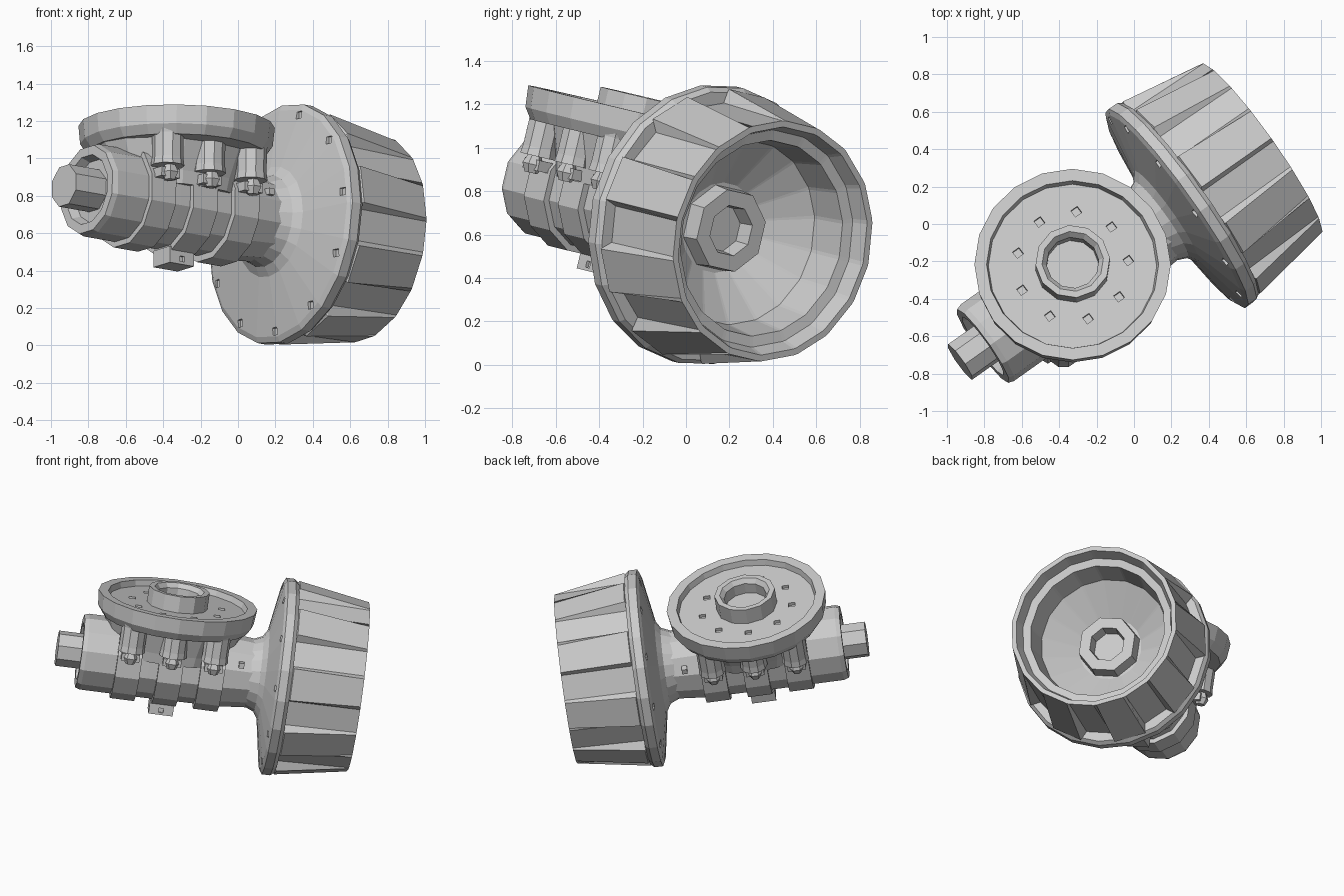
import bpy, bmesh
from math import sin, cos, pi, radians
from mathutils import Matrix, Vector

if "Cube" in bpy.data.objects:
    bpy.data.objects.remove(bpy.data.objects["Cube"])

# Tilted frame: local x = main shaft, local z = axis of the round flange
d = Vector((0.808, 0.572, -0.143)).normalized()
n = Vector((0.01, 0.23, 0.97))
n = (n - d * n.dot(d)).normalized()
t = n.cross(d)
O = Vector((-0.93, -0.738, 0.855))
M = Matrix((d, t, n)).transposed().to_4x4()
M.translation = O
MID = 0.74      # flange position along the shaft


def finish(bm, name):
    bmesh.ops.recalc_face_normals(bm, faces=bm.faces)
    bm.transform(M)
    me = bpy.data.meshes.new(name)
    bm.to_mesh(me)
    bm.free()
    ob = bpy.data.objects.new(name, me)
    bpy.context.collection.objects.link(ob)
    return ob


def lathe(bm, prof, angles, axis='X', at=(0, 0, 0), sy=1.0):
    """Revolve (radius, position[, drop]) points; drop lowers alternate pairs."""
    rings = []
    for p in prof:
        r, s = p[0], p[1]
        drop = p[2] if len(p) > 2 else 0
        ring = []
        for i, a in enumerate(angles if r else [0]):
            q = r - (drop if i % 4 >= 2 else 0)
            c = (s, q * cos(a), q * sin(a)) if axis == 'X' else (q * cos(a), q * sin(a) * sy, s)
            ring.append(bm.verts.new(Vector(c) + Vector(at)))
        rings.append(ring)
    k = len(angles)
    for A, B in zip(rings, rings[1:]):
        for i in range(k):
            j = (i + 1) % k
            f = [A[i % len(A)], A[j % len(A)], B[j % len(B)], B[i % len(B)]]
            f = list(dict.fromkeys(f))
            if len(f) > 2:
                bm.faces.new(f)


def even(k, off=0.0):
    return [2 * pi * (i + off) / k for i in range(k)]


def box(bm, c, size):
    m = Matrix.Translation(c) @ Matrix.Diagonal((*size, 1))
    bmesh.ops.create_cube(bm, size=1, matrix=m)


def drill(ob, points, size):
    """Cut small square holes at local points."""
    bm = bmesh.new()
    for p in points:
        box(bm, p, (size, size, size))
    cut = finish(bm, "hole_cutter")
    cut.hide_render = True
    mod = ob.modifiers.new("holes", 'BOOLEAN')
    mod.operation, mod.solver, mod.object = 'DIFFERENCE', 'EXACT', cut
    bpy.context.view_layer.objects.active = ob
    bpy.ops.object.modifier_apply(modifier=mod.name)
    bpy.data.objects.remove(cut)


# Input shaft stub
bm = bmesh.new()
lathe(bm, [(0, 0), (.117, 0), (.117, .3), (0, .3)], even(8, .5))
finish(bm, "shaft_stub")

# Tubular body with recessed end
bm = bmesh.new()
lathe(bm, [(0, .20), (.17, .20), (.19, .15), (.24, .15), (.25, .18), (.25, .6),
           (.243, 1.1), (.225, 1.3), (0, 1.3)], even(12, .5))
finish(bm, "body_tube")

# Flared neck and wheel back plate with bolt holes
bm = bmesh.new()
lathe(bm, [(0, 1.15), (.21, 1.15), (.22, 1.26), (.25, 1.33), (.30, 1.362), (.62, 1.42),
           (.65, 1.435), (.65, 1.49), (.63, 1.515), (0, 1.515)], even(20))
plate = finish(bm, "wheel_back_plate")
drill(plate, [(1.41, .59 * cos(a), .59 * sin(a)) for a in even(11, .3)], .04)

# Wheel drum with nine tapering pockets, stepped lip and dished inside
bm = bmesh.new()
ang = [radians(-10 + 40 * i + o + 20) for i in range(9) for o in (0, 19, 21, 38)]
ang = [a + radians(180 + 10 - 40) for a in ang]
lathe(bm, [(0, 1.47), (.56, 1.47), (.64, 1.52, .065), (.56, 1.99), (.53, 1.99), (.505, 1.91),
           (.455, 1.90), (.43, 1.71), (.21, 1.56), (0, 1.56)], ang)
finish(bm, "wheel_drum")
bm = bmesh.new()
lathe(bm, [(0, 1.50), (.21, 1.50), (.195, 1.655), (.12, 1.655), (.11, 1.57), (0, 1.57)], even(8, .5))
finish(bm, "wheel_hub")

# Round top flange with dished face and bolt holes
bm = bmesh.new()
lathe(bm, [(0, .28), (.48, .28), (.515, .33), (.525, .43), (.46, .43), (.45, .39), (0, .39)],
      even(20), 'Z', (MID, 0, 0))
flange = finish(bm, "top_flange")
drill(flange, [(MID + .3 * cos(a), .3 * sin(a), .39) for a in even(9, .25)], .042)

# Raised collar on the flange
bm = bmesh.new()
lathe(bm, [(0, .32), (.2, .32), (.2, .50), (.165, .50), (.14, .47), (.14, .395), (0, .395)],
      even(12), 'Z', (MID, 0, 0))
finish(bm, "flange_collar")

# Saddle under the flange
bm = bmesh.new()
lathe(bm, [(0, .05), (.38, .05), (.40, .12), (.48, .30), (0, .30)], even(16), 'Z', (MID, 0, 0), .74)
finish(bm, "saddle")

# Three clamp bands, each with two ears, bolts and bolt columns
for k in range(3):
    s = MID + (k - 1) * .275
    bm = bmesh.new()
    lathe(bm, [(.2, s - .08), (.28, s - .08), (.28, s + .08), (.2, s + .08), (.2, s - .08)],
          even(12, .5))
    for e in (-1, 1):
        box(bm, (s, e * .27, .08), (.12, .12, .05))
    finish(bm, f"clamp_band_{k}")
    bm = bmesh.new()
    for e in (-1, 1):
        lathe(bm, [(0, .12), (.09, .12), (.085, .16), (.085, .29), (.095, .33), (0, .33)],
              even(10), 'Z', (s, e * .3, 0))
    finish(bm, f"bolt_columns_{k}")
    bm = bmesh.new()
    for e in (-1, 1):
        lathe(bm, [(0, .04), (.03, .04), (.05, .08), (.03, .125), (0, .125)], even(6), 'Z',
              (s, e * .32, 0))
    finish(bm, f"clamp_bolts_{k}")

# Drain lug under the middle band
bm = bmesh.new()
box(bm, (MID - .01, 0, -.295), (.16, .15, .09))
lug = finish(bm, "drain_lug")
drill(lug, [(MID - .01, -.075, -.31)], .03)

# Grease fittings on the neck
bm = bmesh.new()
for e in (-1, 1):
    box(bm, (1.2, e * .215, .1), (.035, .05, .035))
finish(bm, "grease_fittings")
